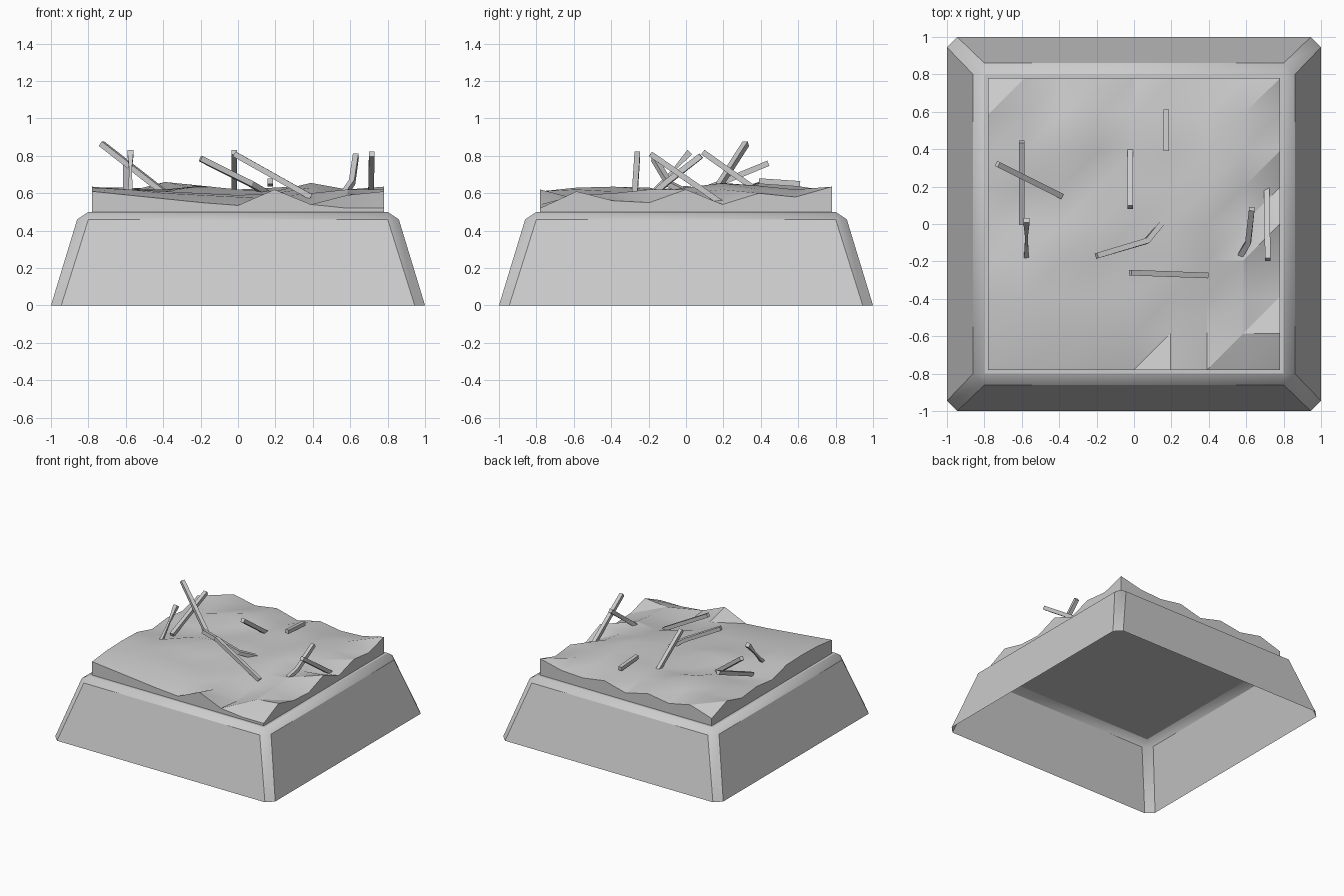
import bpy, bmesh, math
from mathutils import Vector

if "Cube" in bpy.data.objects:
    bpy.data.objects.remove(bpy.data.objects["Cube"])


def finish(bm, name, angle=30):
    bmesh.ops.remove_doubles(bm, verts=bm.verts, dist=0.0005)
    bmesh.ops.recalc_face_normals(bm, faces=bm.faces)
    me = bpy.data.meshes.new(name)
    bm.to_mesh(me)
    bm.free()
    ob = bpy.data.objects.new(name, me)
    bpy.context.collection.objects.link(ob)
    bpy.ops.object.select_all(action='DESELECT')
    ob.select_set(True)
    bpy.context.view_layer.objects.active = ob
    bpy.ops.object.shade_smooth_by_angle(angle=math.radians(angle))
    return ob


def bridge(bm, a, b):
    n = len(a)
    for i in range(n):
        j = (i + 1) % n
        bm.faces.new((a[i], a[j], b[j], b[i]))


# Plinth: tapered open-bottomed shell with cut corners
bm = bmesh.new()
rings = []
for half, cut, z in ((1, .055, 0), (.86, .06, .46), (.8, .0001, .5)):
    k = half - cut
    pts = [(k, -half), (half, -k), (half, k), (k, half),
           (-k, half), (-half, k), (-half, -k), (-k, -half)]
    rings.append([bm.verts.new((x, y, z)) for x, y in pts])
bridge(bm, rings[0], rings[1])
bridge(bm, rings[1], rings[2])
bm.faces.new(rings[2])
finish(bm, "plinth")

# Rocky ground: 9 x 9 height grid (hundredths), front row first
heights = [
    [61, 59, 57, 55, 53.5, 62, 54, 52, 52],
    [63, 62, 60, 59, 58, 57, 52, 59, 61],
    [63.5, 62, 61, 60, 59, 58, 54, 60, 56],
    [63, 62, 61, 60, 59, 60, 60, 62, 55],
    [58, 57, 62, 64, 62, 61, 63, 60, 62],
    [60, 59, 60, 59, 60, 60, 65.5, 62, 54],
    [58, 61, 66, 62, 62, 63, 64, 62, 60],
    [63, 63, 62, 64, 60, 62, 62, 62, 58],
    [56, 62, 58, 61, 56, 61, 58, 59, 63.5],
]
N, STEP = 9, .195
bm = bmesh.new()
g = [[bm.verts.new((-.78 + i * STEP, -.78 + j * STEP, h / 100))
      for i, h in enumerate(row)] for j, row in enumerate(heights)]
for j in range(N - 1):
    for i in range(N - 1):
        a, b, c, d = g[j][i], g[j][i + 1], g[j + 1][i + 1], g[j + 1][i]
        bm.faces.new((a, b, c))
        bm.faces.new((a, c, d))
# Skirt down to the plinth top
rim = g[0][:-1] + [r[-1] for r in g[:-1]] + g[-1][:0:-1] + [r[0] for r in g[:0:-1]]
low = [bm.verts.new((v.co.x, v.co.y, .5)) for v in rim]
bridge(bm, low, rim)
finish(bm, "rocky_ground", 22)


# Twigs: four-sided sweeps along short paths
def twig(name, path, radii):
    path = [Vector(p) for p in path]
    bm = bmesh.new()
    loops = []
    for i, p in enumerate(path):
        d = (path[min(i + 1, len(path) - 1)] - path[max(i - 1, 0)]).normalized()
        u = d.cross(Vector((0, 0, 1))).normalized()
        w = u.cross(d)
        r = radii[i]
        loops.append([bm.verts.new(p + u * (s * r) + w * (t * r))
                      for s, t in ((1, 1), (-1, 1), (-1, -1), (1, -1))])
    for a, b in zip(loops, loops[1:]):
        bridge(bm, a, b)
    bm.faces.new(loops[0])
    bm.faces.new(loops[-1])
    finish(bm, name)


paths = [
    [(-.73, .32, .865), (-.39, .15, .60)],
    [(-.6, .44, .76), (-.6, 0, .58)],
    [(-.575, .02, .82), (-.575, -.07, .72), (-.575, -.2, .58)],
    [(-.2, -.17, .785), (.07, -.09, .65), (.17, .03, .59)],
    [(-.02, .09, .82), (-.02, .4, .60)],
    [(.715, -.19, .81), (.71, .2, .54)],
    [(.63, .08, .8), (.61, -.1, .66), (.55, -.2, .57)],
    [(-.02, -.26, .81), (.39, -.275, .58)],
    [(.172, .39, .665), (.172, .61, .65)],
]
for n, p in enumerate(paths):
    r = [.017, .007, .014] if n == 2 else [.015] * len(p)
    twig(f"twig_{n + 1}", p, r)
